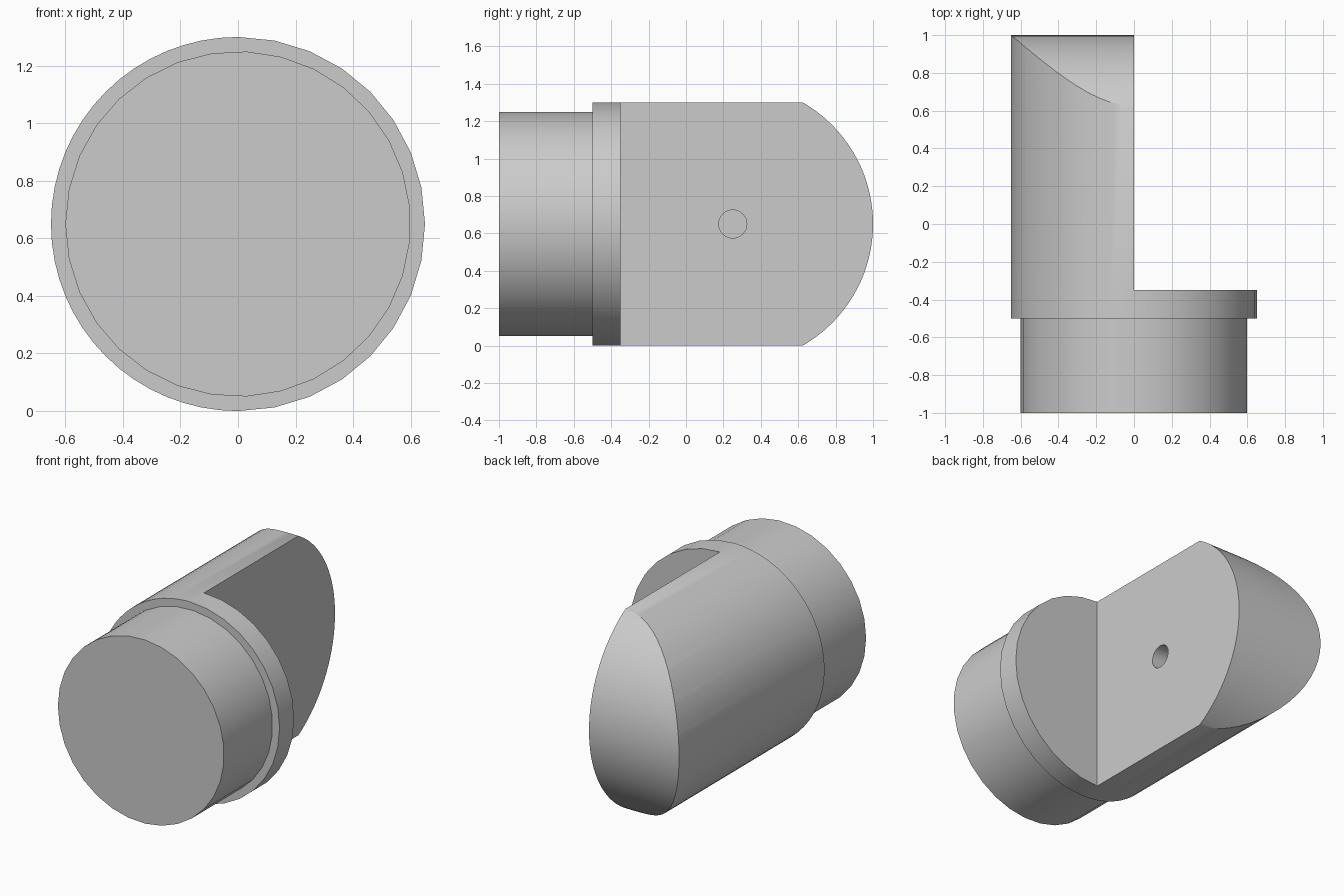
import bpy
import bmesh
from math import sin, cos, pi, sqrt, asin
from mathutils import Vector

if "Cube" in bpy.data.objects:
    bpy.data.objects.remove(bpy.data.objects["Cube"])

MID = 0.65        # height of the shaft axis
RADIUS = 0.65     # shaft radius
END_RADIUS = 0.75 # rounded tongue end
PIN_Y = 0.25      # pin hole, concentric with the rounded end

grey = bpy.data.materials.new("plain grey")
grey.use_nodes = True
colour = (0.6, 0.6, 0.6, 1)
grey.diffuse_color = colour
grey.node_tree.nodes["Principled BSDF"].inputs["Base Color"].default_value = colour


def prism(name, points, direction):
    """Extrude a closed planar outline along a direction."""
    bm = bmesh.new()
    face = bm.faces.new([bm.verts.new(p) for p in points])
    result = bmesh.ops.extrude_face_region(bm, geom=[face])
    moved = [v for v in result["geom"] if isinstance(v, bmesh.types.BMVert)]
    bmesh.ops.translate(bm, verts=moved, vec=Vector(direction))
    bmesh.ops.recalc_face_normals(bm, faces=bm.faces)
    mesh = bpy.data.meshes.new(name)
    bm.to_mesh(mesh)
    bm.free()
    mesh.materials.append(grey)
    obj = bpy.data.objects.new(name, mesh)
    bpy.context.collection.objects.link(obj)
    return obj


def combine(target, tool, operation):
    """Apply a boolean and remove the tool."""
    mod = target.modifiers.new(operation, 'BOOLEAN')
    mod.object, mod.operation, mod.solver = tool, operation, 'EXACT'
    bpy.context.view_layer.objects.active = target
    bpy.ops.object.modifier_apply(modifier=mod.name)
    bpy.data.objects.remove(tool)


# Shaft and collar: coarse right half, finer round back on the tongue side
angles = [-pi / 2 + pi * i / 16 for i in range(16)]
angles += [pi / 2 + pi * i / 32 for i in range(32)]
outline = [(RADIUS * cos(a), -0.5, MID + RADIUS * sin(a)) for a in angles]
body = prism("coupling_body", outline, (0, 1.6, 0))

# Cut away one half to leave the flat tongue behind the collar
half = prism("half_cutter", [(0, -0.35, -1), (2, -0.35, -1), (2, 2, -1), (0, 2, -1)], (0, 0, 4))
combine(body, half, 'DIFFERENCE')

# Round the tongue end about the pin axis
limit = asin(0.7 / END_RADIUS)
arc = [-limit + 2 * limit * i / 40 for i in range(41)]
end = [(-1, PIN_Y + END_RADIUS * cos(a), MID + END_RADIUS * sin(a)) for a in arc]
end += [(-1, -1, MID + 0.7), (-1, -1, MID - 0.7)]
combine(body, prism("end_cutter", end, (2, 0, 0)), 'INTERSECT')

# Blind pin hole in the flat face
circle = [2 * pi * i / 32 for i in range(32)]
hole = [(-0.35, PIN_Y + 0.075 * cos(a), MID + 0.075 * sin(a)) for a in circle]
combine(body, prism("hole_cutter", hole, (0.6, 0, 0)), 'DIFFERENCE')

# Narrower neck in front of the collar
steps = [pi - 2 * pi * i / 31 for i in range(31)]
neck = [(0.6 * cos(a), -1, MID + 0.6 * sin(a)) for a in steps]
combine(body, prism("neck", neck, (0, 0.55, 0)), 'UNION')

# Smooth rounds, crisp edges
bpy.ops.object.select_all(action='DESELECT')
body.select_set(True)
bpy.context.view_layer.objects.active = body
bpy.ops.object.shade_smooth_by_angle(angle=pi / 6)
